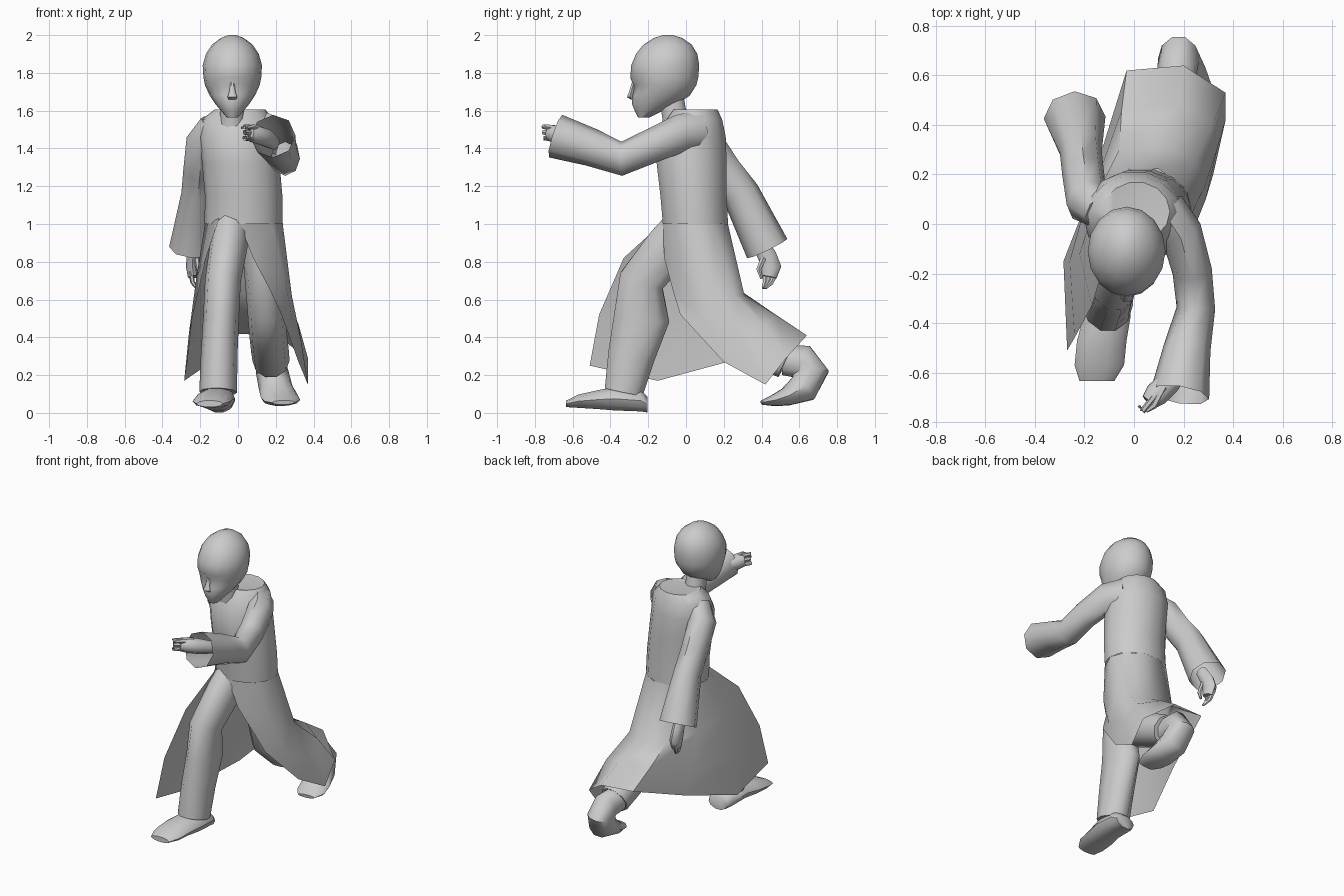
import bpy, bmesh, math
from mathutils import Vector


def finish(name, bm, angle=50):
    bmesh.ops.recalc_face_normals(bm, faces=bm.faces)
    me = bpy.data.meshes.new(name)
    bm.to_mesh(me)
    bm.free()
    ob = bpy.data.objects.new(name, me)
    bpy.context.collection.objects.link(ob)
    bpy.ops.object.select_all(action='DESELECT')
    bpy.context.view_layer.objects.active = ob
    ob.select_set(True)
    bpy.ops.object.shade_smooth_by_angle(angle=math.radians(angle))
    return ob


def loft(name, rings, sides=8, axis=None, caps=(True, True), hint=(1, 0, 0), shape=None):
    """Skin elliptical rings (x, y, z, radius across, radius deep)."""
    bm = bmesh.new()
    pts = [Vector(r[:3]) for r in rings]
    loops = []
    for i, r in enumerate(rings):
        t = Vector(axis) if axis else (pts[min(i + 1, len(pts) - 1)] - pts[max(i - 1, 0)]).normalized()
        u = Vector(hint)
        u = (u - t * u.dot(t)).normalized()
        v = t.cross(u)
        loop = []
        for k in range(sides):
            a = 2 * math.pi * k / sides
            p = pts[i] + u * r[3] * math.cos(a) + v * r[4] * math.sin(a)
            loop.append(bm.verts.new(shape(p, i, k) if shape else p))
        loops.append(loop)
    for a, b in zip(loops, loops[1:]):
        for k in range(sides):
            n = (k + 1) % sides
            bm.faces.new((a[k], a[n], b[n], b[k]))
    if caps[0]:
        bm.faces.new(loops[0])
    if caps[1]:
        bm.faces.new(loops[-1])
    return finish(name, bm)


# Head: rows of z, half width, front y, back y
head_rows = [(1.565, .03, -.255, -.19), (1.60, .06, -.272, -.12), (1.635, .09, -.28, -.045),
             (1.68, .12, -.283, .02), (1.735, .145, -.28, .055), (1.775, .153, -.295, .065),
             (1.84, .157, -.29, .07), (1.90, .14, -.265, .06), (1.95, .107, -.225, .03),
             (1.985, .06, -.17, -.02), (2.0, .02, -.12, -.07)]


def face_shape(p, i, k):
    # sockets either side of the nose, and a slight lip
    if i == 4 and k in (11, 13):
        p.y += .018
    if i == 2 and k in (11, 12, 13):
        p.y -= .006
    return p


loft("head", [(-.03, (f + b) / 2, z, w, (b - f) / 2) for z, w, f, b in head_rows],
     16, axis=(0, 0, 1), shape=face_shape)
loft("nose", [(-.03, -.276, 1.75, .01, .012), (-.03, -.29, 1.70, .017, .013),
              (-.03, -.298, 1.672, .026, .017), (-.03, -.282, 1.658, .018, .01)], 6, axis=(0, 0, 1))
loft("neck", [(-.03, -.04, 1.48, .08, .08), (-.03, -.06, 1.57, .065, .07), (-.03, -.08, 1.68, .06, .07)],
     10, axis=(0, 0, 1))

# Coat body
loft("coat_body", [(.03, .05, 1.0, .207, .177), (.03, .04, 1.15, .205, .18), (.015, .03, 1.32, .205, .19),
                   (.0, .03, 1.46, .205, .185), (.0, .045, 1.555, .19, .15), (.01, .05, 1.605, .135, .12),
                   (-.01, .02, 1.60, .085, .10)], 14, axis=(0, 0, 1), caps=(False, True))

# Coat skirt, open at the front, running from the left front edge round the back
skirt = [
    [(-.10, -.10, 1.03), (-.175, .02, 1.0), (-.13, .16, 1.0), (-.02, .222, 1.0), (.10, .222, 1.0),
     (.20, .15, 1.0), (.237, .05, 1.0), (.18, -.07, 1.0), (.0, -.125, 1.02)],
    [(-.17, -.33, .82), (-.22, -.12, .72), (-.17, .12, .67), (-.06, .30, .64), (.13, .31, .62),
     (.25, .26, .62), (.285, .15, .62), (.25, .0, .70), (.08, -.115, .82)],
    [(-.24, -.46, .52), (-.26, -.15, .42), (-.17, .17, .43), (-.05, .46, .53), (.18, .48, .515),
     (.32, .41, .47), (.335, .30, .38), (.29, .10, .48), (.17, -.07, .65)],
    [(-.27, -.51, .25), (-.285, -.15, .17), (-.14, .22, .27), (-.03, .62, .42), (.20, .64, .41),
     (.37, .53, .29), (.37, .42, .15), (.32, .20, .27), (.23, -.03, .52)]]
bm = bmesh.new()
grid = [[bm.verts.new(p) for p in row] for row in skirt]
for a, b in zip(grid, grid[1:]):
    for k in range(len(a) - 1):
        bm.faces.new((a[k], a[k + 1], b[k + 1], b[k]))
finish("coat_skirt", bm, 60)

# Sleeves, open and flared at the cuff
loft("front_sleeve", [(.12, .06, 1.49, .09, .11), (.19, -.03, 1.48, .085, .10), (.235, -.19, 1.41, .08, .09),
                      (.25, -.34, 1.345, .078, .09), (.215, -.50, 1.405, .095, .10),
                      (.185, -.69, 1.465, .12, .118)], 8, caps=(True, False))
loft("back_sleeve", [(-.13, .05, 1.52, .08, .07), (-.19, .09, 1.44, .085, .10), (-.205, .20, 1.28, .085, .095),
                     (-.215, .29, 1.16, .085, .10), (-.24, .43, .87, .125, .118)], 8, caps=(True, False))

# Hands: a palm with curled fingers and a thumb
loft("front_palm", [(.19, -.55, 1.43, .035, .04), (.14, -.64, 1.46, .05, .05),
                    (.09, -.69, 1.475, .05, .05), (.06, -.72, 1.48, .035, .04)], 8)
loft("back_palm", [(-.23, .38, .92, .03, .04), (-.24, .43, .83, .033, .05),
                   (-.24, .45, .77, .035, .055), (-.235, .44, .72, .03, .04)], 8)
for i in range(3):
    d = i * .03
    loft(f"front_finger_{i + 1}", [(.08, -.70, 1.51 - d, .014, .016), (.035, -.755, 1.515 - d, .012, .014),
                                   (.02 + d, -.735, 1.51 - d, .007, .008)], 6)
    loft(f"back_finger_{i + 1}", [(-.25, .48 - d, .75, .014, .017), (-.24, .45 - d * .5, .69, .012, .015),
                                  (-.22, .42 - d * .2, .66, .007, .008)], 6)
loft("front_thumb", [(.12, -.66, 1.50, .018, .018), (.08, -.735, 1.515, .014, .014),
                     (.05, -.755, 1.51, .008, .008)], 6)
loft("back_thumb", [(-.22, .41, .82, .016, .018), (-.21, .385, .76, .012, .014), (-.21, .40, .71, .008, .008)], 6)

# Trousers
loft("front_trouser", [(-.03, .04, 1.02, .10, .13), (-.05, -.09, .88, .10, .13), (-.08, -.235, .70, .095, .125),
                       (-.09, -.235, .50, .095, .155), (-.10, -.29, .30, .097, .13),
                       (-.105, -.33, .11, .10, .107)], 10, shape=None, caps=(True, True))
loft("back_trouser", [(.10, .05, 1.0, .10, .13), (.13, .07, .78, .10, .12), (.15, .12, .54, .10, .125),
                      (.16, .26, .41, .10, .115), (.17, .44, .32, .10, .105), (.175, .53, .275, .098, .10)], 10)

# Shoes
loft("front_shoe", [(-.10, -.205, .045, .07, .045), (-.105, -.24, .065, .09, .06), (-.11, -.38, .075, .095, .065),
                    (-.13, -.47, .07, .10, .052), (-.14, -.57, .062, .10, .037), (-.15, -.635, .048, .07, .018)],
     10, axis=(0, -1, 0))
loft("back_shoe", [(.165, .52, .28, .08, .085), (.175, .62, .27, .08, .095), (.18, .665, .22, .085, .095),
                   (.20, .62, .13, .09, .085), (.22, .53, .085, .10, .05), (.235, .46, .065, .095, .03),
                   (.24, .40, .055, .06, .012)], 10)
